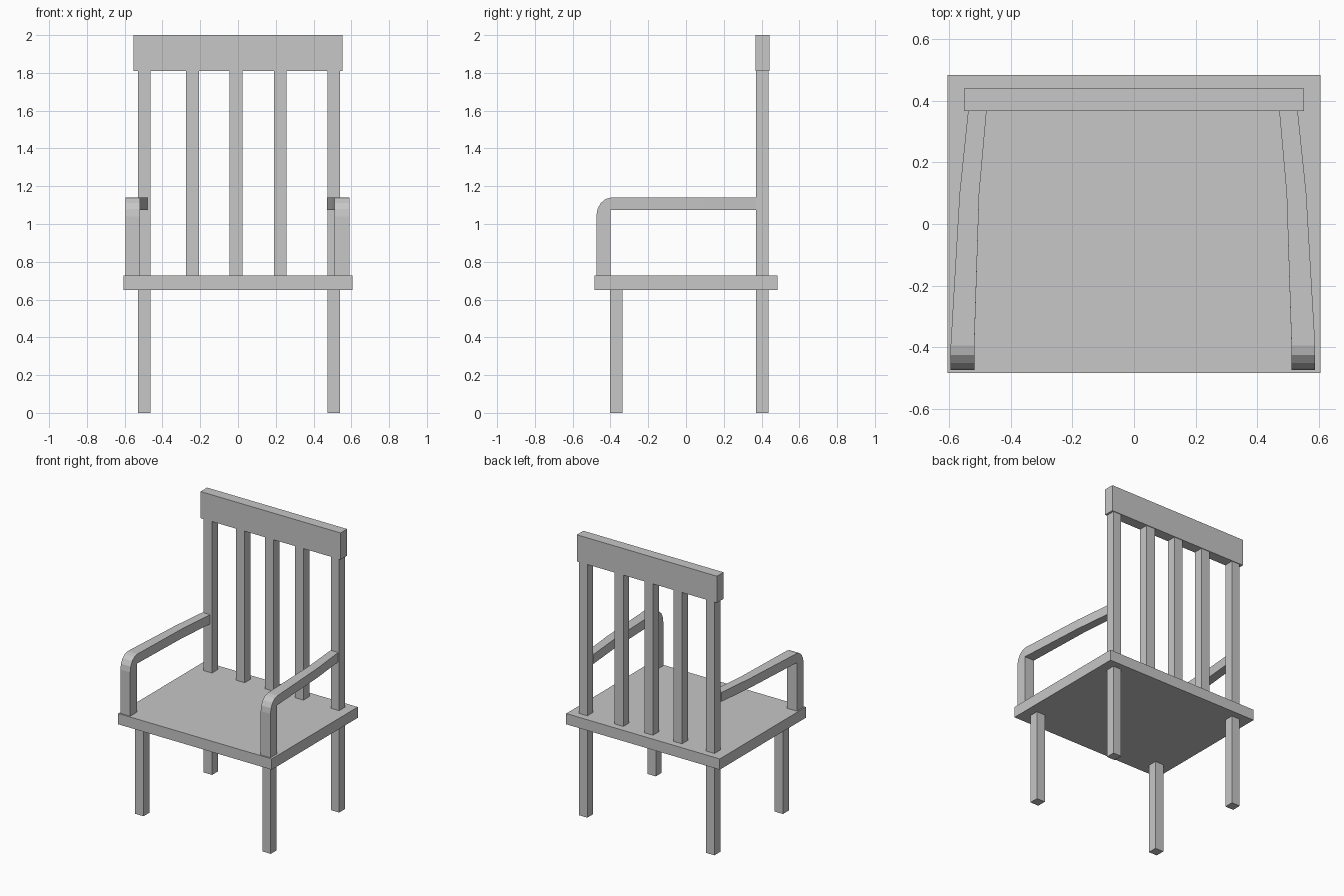
import bpy, bmesh
from math import sin, cos, pi

if "Cube" in bpy.data.objects:
    bpy.data.objects.remove(bpy.data.objects["Cube"])

GREY = (0.57, 0.57, 0.57, 1)
mat = bpy.data.materials.new("light_grey")
mat.use_nodes = True
mat.diffuse_color = GREY
mat.node_tree.nodes["Principled BSDF"].inputs["Base Color"].default_value = GREY


def finish(name, bm):
    bmesh.ops.recalc_face_normals(bm, faces=bm.faces[:])
    mesh = bpy.data.meshes.new(name)
    bm.to_mesh(mesh)
    bm.free()
    mesh.materials.append(mat)
    obj = bpy.data.objects.new(name, mesh)
    bpy.context.collection.objects.link(obj)
    return obj


def box(name, x, y, z):
    """Box given by its (low, high) extent on each axis."""
    bm = bmesh.new()
    bmesh.ops.create_cube(bm, size=1)
    for v in bm.verts:
        for i, (low, high) in enumerate((x, y, z)):
            v.co[i] = high if v.co[i] > 0 else low
    return finish(name, bm)


SEAT_BOTTOM, SEAT_TOP, RAIL_BOTTOM = 0.65, 0.727, 1.81
BACK_Y = (0.37, 0.436)

# Seat and top rail
box("seat", (-0.606, 0.606), (-0.485, 0.485), (SEAT_BOTTOM, SEAT_TOP))
box("top_rail", (-0.553, 0.553), (0.367, 0.441), (RAIL_BOTTOM, 2.0))

# Legs, with the back posts continuing up to the rail
for side, x in (("right", -0.497), ("left", 0.507)):
    span = (x - 0.033, x + 0.033)
    box(side + "_front_leg", span, (-0.402, -0.336), (0, SEAT_BOTTOM))
    box(side + "_back_leg", span, BACK_Y, (0, SEAT_BOTTOM))
    box(side + "_back_post", span, BACK_Y, (SEAT_TOP, RAIL_BOTTOM))

# Back slats
for name, x in (("right", -0.24), ("middle", -0.011), ("left", 0.224)):
    box(name + "_slat", (x - 0.034, x + 0.034), BACK_Y, (SEAT_TOP, RAIL_BOTTOM))


def arm(name, sign, shift):
    """Upright, rounded front corner, then a bar curving in to the back post."""
    front_x = (0.515, 0.592)
    inner_corner = (-0.4, 1.073)
    # Each station: outer (y, z), inner (y, z), (inner x, outer x)
    stations = [((-0.475, SEAT_TOP), (-0.4, SEAT_TOP), front_x)]
    for i in range(5):
        a = i * pi / 8
        outer = (-0.395 - 0.08 * cos(a), 1.04 + 0.1 * sin(a))
        stations.append((outer, inner_corner, front_x))
    for y, xs in ((0.1, (0.499, 0.563)), (BACK_Y[0], (0.475, 0.535))):
        stations.append(((y, 1.14), (y, 1.073), xs))

    bm = bmesh.new()
    rings = []
    for outer, inner, (xi, xo) in stations:
        corners = [(xi, outer), (xo, outer), (xo, inner), (xi, inner)]
        rings.append([bm.verts.new((sign * x + shift, *p)) for x, p in corners])
    for a, b in zip(rings, rings[1:]):
        for i in range(4):
            j = (i + 1) % 4
            bm.faces.new((a[i], a[j], b[j], b[i]))
    bm.faces.new(rings[0])
    bm.faces.new(rings[-1])
    bmesh.ops.remove_doubles(bm, verts=bm.verts[:], dist=0.0005)
    finish(name, bm)


# Armrests
arm("right_armrest", -1, -0.004)
arm("left_armrest", 1, -0.003)
